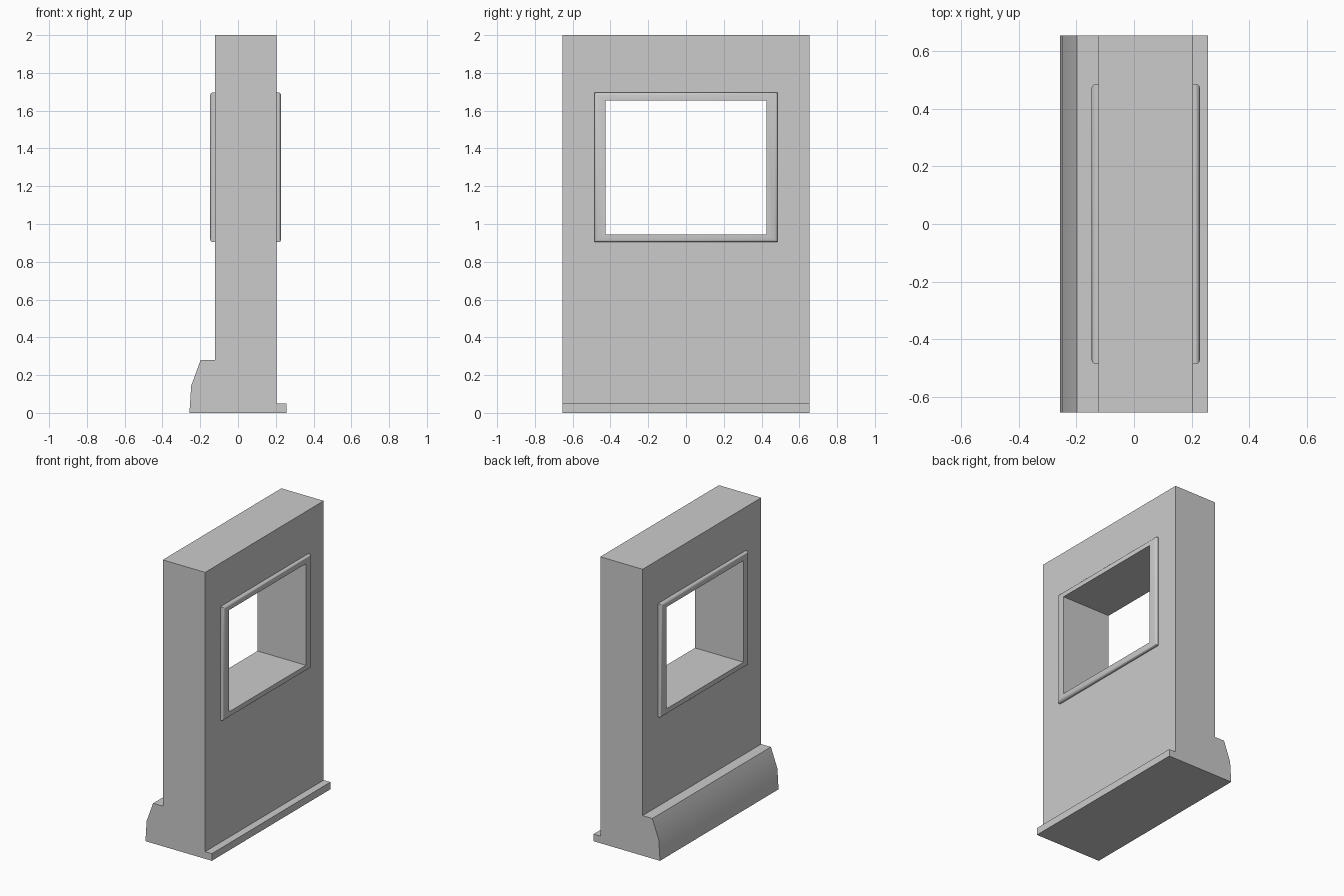
import bpy, bmesh

if "Cube" in bpy.data.objects:
    bpy.data.objects.remove(bpy.data.objects["Cube"])

HALF_LEN = 0.654                     # half length along y
WALL_L, WALL_R = -0.123, 0.204       # wall faces along x
HOLE_Y, HOLE_Z, MID_Z = 0.425, 0.355, 1.30
RIM_Y, RIM_Z = 0.485, 0.396


def finish(name, bm):
    bmesh.ops.recalc_face_normals(bm, faces=bm.faces)
    me = bpy.data.meshes.new(name)
    bm.to_mesh(me)
    bm.free()
    ob = bpy.data.objects.new(name, me)
    bpy.context.collection.objects.link(ob)
    return ob


def loft(name, rings):
    """Bridge closed rings of points one after another, back to the first."""
    bm = bmesh.new()
    loops = [[bm.verts.new(p) for p in r] for r in rings]
    n = len(loops[0])
    for a, b in zip(loops, loops[1:] + loops[:1]):
        for i in range(n):
            j = (i + 1) % n
            bm.faces.new((a[i], a[j], b[j], b[i]))
    return finish(name, bm)


def rect(x, hy, hz):
    return [(x, sy * hy, MID_Z + sz * hz)
            for sy, sz in ((-1, -1), (1, -1), (1, 1), (-1, 1))]


def shade(ob):
    bpy.ops.object.select_all(action='DESELECT')
    ob.select_set(True)
    bpy.context.view_layer.objects.active = ob
    bpy.ops.object.shade_smooth_by_angle(angle=0.52)


# Wall with sloped skirting on one side and a low step on the other
profile = [(-0.257, 0), (0.256, 0), (0.256, 0.05), (WALL_R, 0.05), (WALL_R, 2),
           (WALL_L, 2), (WALL_L, 0.28), (-0.198, 0.28), (-0.248, 0.143)]
bm = bmesh.new()
face = bm.faces.new([bm.verts.new((x, -HALF_LEN, z)) for x, z in profile])
ext = bmesh.ops.extrude_face_region(bm, geom=[face])
bmesh.ops.translate(bm, vec=(0, 2 * HALF_LEN, 0),
                    verts=[v for v in ext['geom'] if isinstance(v, bmesh.types.BMVert)])
wall = finish("wall", bm)

# Window opening
bm = bmesh.new()
bmesh.ops.create_cube(bm, size=1)
bmesh.ops.scale(bm, vec=(2, 2 * HOLE_Y, 2 * HOLE_Z), verts=bm.verts)
bmesh.ops.translate(bm, vec=(0, 0, MID_Z), verts=bm.verts)
cutter = finish("window_cutter", bm)
mod = wall.modifiers.new("window", 'BOOLEAN')
mod.operation, mod.object, mod.solver = 'DIFFERENCE', cutter, 'EXACT'
bpy.context.view_layer.objects.active = wall
bpy.ops.object.modifier_apply(modifier=mod.name)
bpy.data.objects.remove(cutter)
shade(wall)

# Rounded window frames, one on each face of the wall: (inset, height)
moulding = [(0, 0), (0, 0.013), (0.003, 0.018), (0.007, 0.022), (0.013, 0.024)]
for name, x0, side in (("frame_right", WALL_R, 1), ("frame_left", WALL_L, -1)):
    rings = [rect(x0 + side * h, RIM_Y - d, RIM_Z - d) for d, h in moulding]
    rings += [rect(x0 + side * h, HOLE_Y, HOLE_Z) for h in (0.024, 0)]
    shade(loft(name, rings))
